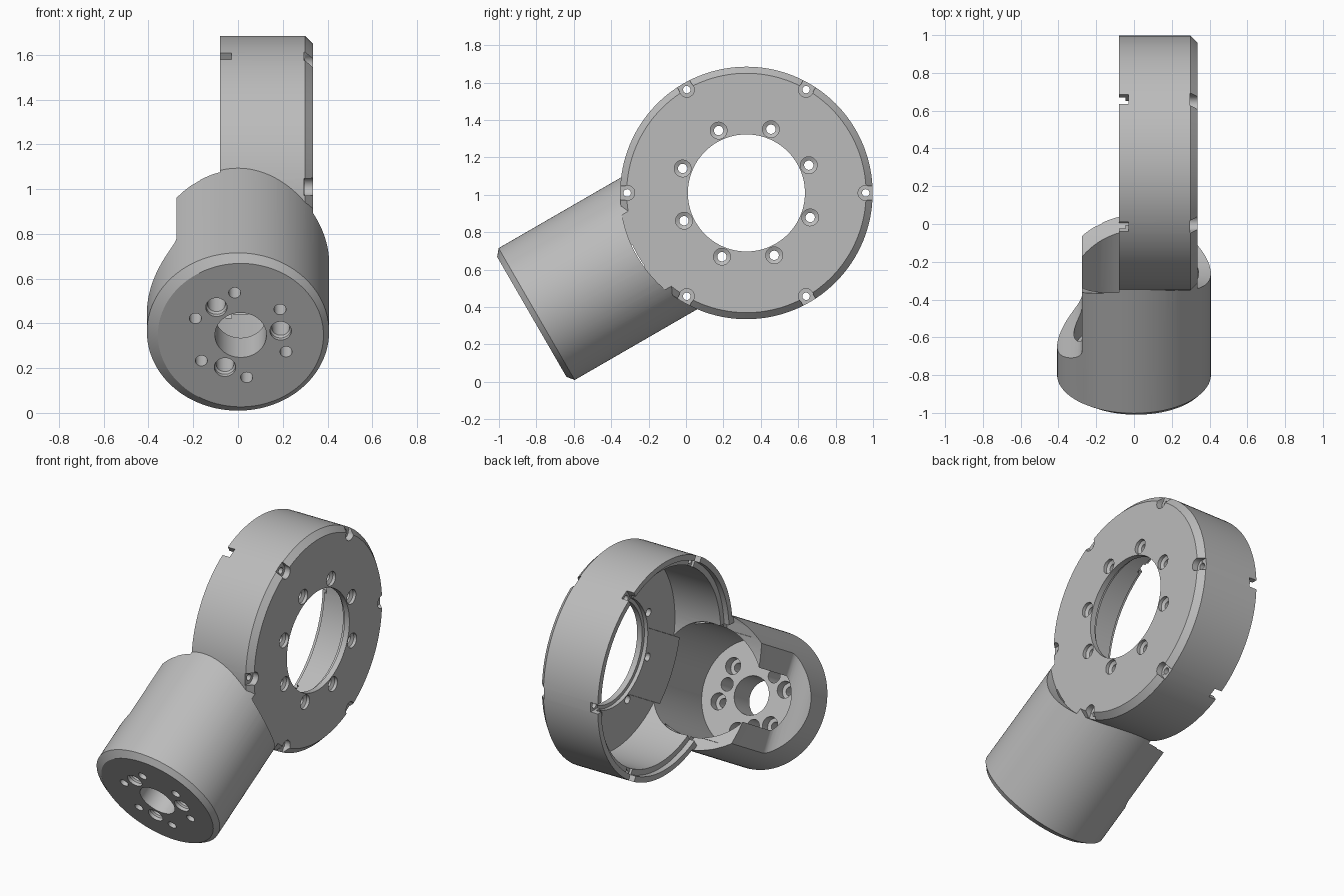
import bpy, bmesh, math
from mathutils import Matrix, Vector

if "Cube" in bpy.data.objects:
    bpy.data.objects.remove(bpy.data.objects["Cube"], do_unlink=True)

grey = bpy.data.materials.new("light_grey")
grey.use_nodes = True
colour = (0.5, 0.5, 0.5, 1)
grey.diffuse_color = colour
grey.node_tree.nodes["Principled BSDF"].inputs["Base Color"].default_value = colour


def frame(x_axis, z_axis):
    # Local frame through the ring centre
    z = Vector(z_axis).normalized()
    x = Vector(x_axis)
    m = Matrix((x, z.cross(x), z)).transposed().to_4x4()
    m.translation = (0, 0.323, 1.01)
    return m


RING = frame((0, 1, 0), (1, 0, 0))
c30, s30 = math.cos(math.radians(30)), math.sin(math.radians(30))
STEM = frame((1, 0, 0), (0, -c30, -s30))


def loft(name, loops, matrix):
    # Closed solid through equal-length loops of points
    bm = bmesh.new()
    rows = [[bm.verts.new(matrix @ Vector(p)) for p in loop] for loop in loops]
    n = len(rows[0])
    for a, b in zip(rows, rows[1:]):
        for i in range(n):
            j = (i + 1) % n
            bm.faces.new((a[i], a[j], b[j], b[i]))
    bm.faces.new(rows[0][::-1])
    bm.faces.new(rows[-1])
    bmesh.ops.recalc_face_normals(bm, faces=bm.faces)
    mesh = bpy.data.meshes.new(name)
    bm.to_mesh(mesh)
    bm.free()
    mesh.materials.append(grey)
    ob = bpy.data.objects.new(name, mesh)
    bpy.context.collection.objects.link(ob)
    return ob


def lathe(name, profile, matrix, x=0, y=0, seg=96):
    # Profile of (radius, height) around the local z axis
    turn = [2 * math.pi * i / seg for i in range(seg)]
    loops = [[(x + r * math.cos(a), y + r * math.sin(a), h) for a in turn]
             for r, h in profile]
    return loft(name, loops, matrix)


def block(name, x0, x1, y0, y1, z0, z1, matrix):
    loops = [[(x0, y0, z), (x1, y0, z), (x1, y1, z), (x0, y1, z)] for z in (z0, z1)]
    return loft(name, loops, matrix)


def combine(target, tool, operation="DIFFERENCE"):
    mod = target.modifiers.new("combine", "BOOLEAN")
    mod.operation = operation
    mod.solver = "EXACT"
    mod.object = tool
    bpy.context.view_layer.objects.active = target
    bpy.ops.object.modifier_apply(modifier=mod.name)
    bpy.data.objects.remove(tool, do_unlink=True)


def spin(degrees):
    return Matrix.Rotation(math.radians(degrees), 4, "Z")


# Ring drum with a chamfered front, and the slanted stem
housing = lathe("joint_housing", [(0.675, -0.08), (0.675, 0.3), (0.64, 0.335)], RING, seg=128)
stem = lathe("stem", [(0.407, 0.4), (0.407, 1.295), (0.37, 1.325)], STEM, seg=128)
# Shift the end face slightly towards the bore axis
for v in stem.data.vertices[-128:]:
    v.co.x += 0.012
stem_trim = lathe("stem_trim", [(0.675, 0.335), (0.675, 0.7)], RING, seg=128)
combine(stem, stem_trim)
back_trim = lathe("back_trim", [(0.688, -0.7), (0.688, -0.08)], RING, seg=128)
combine(stem, back_trim)

# Flat on the stem side, flaring out to full width near the end
flare = []
for i in range(13):
    f = i / 12
    flare.append((-0.275 - 0.15 * f * f * (3 - 2 * f), 0.98 + 0.18 * f))
outline = [(-0.275, 0.2)] + flare + [(-0.7, 1.16), (-0.7, 0.2)]
combine(stem, loft("flare_cut", [[(x, n, t) for x, t in outline] for n in (-0.6, 0.6)], STEM))
combine(housing, stem, "UNION")

# Bore of the stem, kept clear of the ring's front plate
bore = lathe("bore", [(0.33, 0.25), (0.33, 1.15)], STEM, x=0.012)
combine(bore, lathe("plate_guard", [(0.67, 0.276), (0.67, 0.7)], RING))
combine(housing, bore)

# Drum cavity, rim step and central opening
combine(housing, lathe("cavity", [(0.605, -0.3), (0.605, 0.275)], RING, seg=128))
combine(housing, lathe("rim_step", [(0.64, -0.2), (0.64, -0.045)], RING, seg=128))
combine(housing, lathe("opening", [(0.313, 0.2), (0.313, 0.5)], RING))
combine(housing, lathe("opening_step", [(0.335, 0.2), (0.335, 0.3)], RING))

# Countersunk screw holes around the opening
for k in range(8):
    m = RING @ spin(24 + 45 * k)
    combine(housing, lathe("screw_hole", [(0.025, 0.2), (0.025, 0.305), (0.045, 0.315),
                                          (0.045, 0.4)], m, x=0.365, seg=24))

# Rim screws with open pockets in front and notches behind
for k in range(6):
    m = RING @ spin(60 * k)
    pocket = lathe("rim_pocket", [(0.04, 0.297), (0.04, 0.37)], m, x=0.637, seg=24)
    combine(pocket, block("pocket_mouth", 0.64, 0.72, -0.038, 0.038, 0.296, 0.372, m), "UNION")
    combine(housing, pocket)
    combine(housing, lathe("rim_hole", [(0.02, -0.2), (0.02, 0.32)], m, x=0.638, seg=16))
    combine(housing, block("rim_notch", 0.59, 0.69, -0.03, 0.03, -0.2, -0.03, m))

# Central hole and bolt holes in the stem end
combine(housing, lathe("end_hole", [(0.115, 1.0), (0.115, 1.5)], STEM, x=0.012, seg=64))
hub = STEM @ Matrix.Translation((0.012, 0, 0))
for k in range(6):
    combine(housing, lathe("bolt_hole", [(0.05, 1.1), (0.05, 1.21), (0.027, 1.212),
                                         (0.027, 1.5)], hub @ spin(37 + 60 * k), x=0.22, seg=24))
for k in range(3):
    combine(housing, lathe("dowel_hole", [(0.04, 1.0), (0.04, 1.295), (0.048, 1.305),
                                          (0.048, 1.5)], hub @ spin(7 + 120 * k), x=0.18, seg=24))

# Smooth shading with sharp machined edges
bpy.ops.object.select_all(action="DESELECT")
housing.select_set(True)
bpy.context.view_layer.objects.active = housing
bpy.ops.object.shade_smooth_by_angle(angle=math.radians(25))
